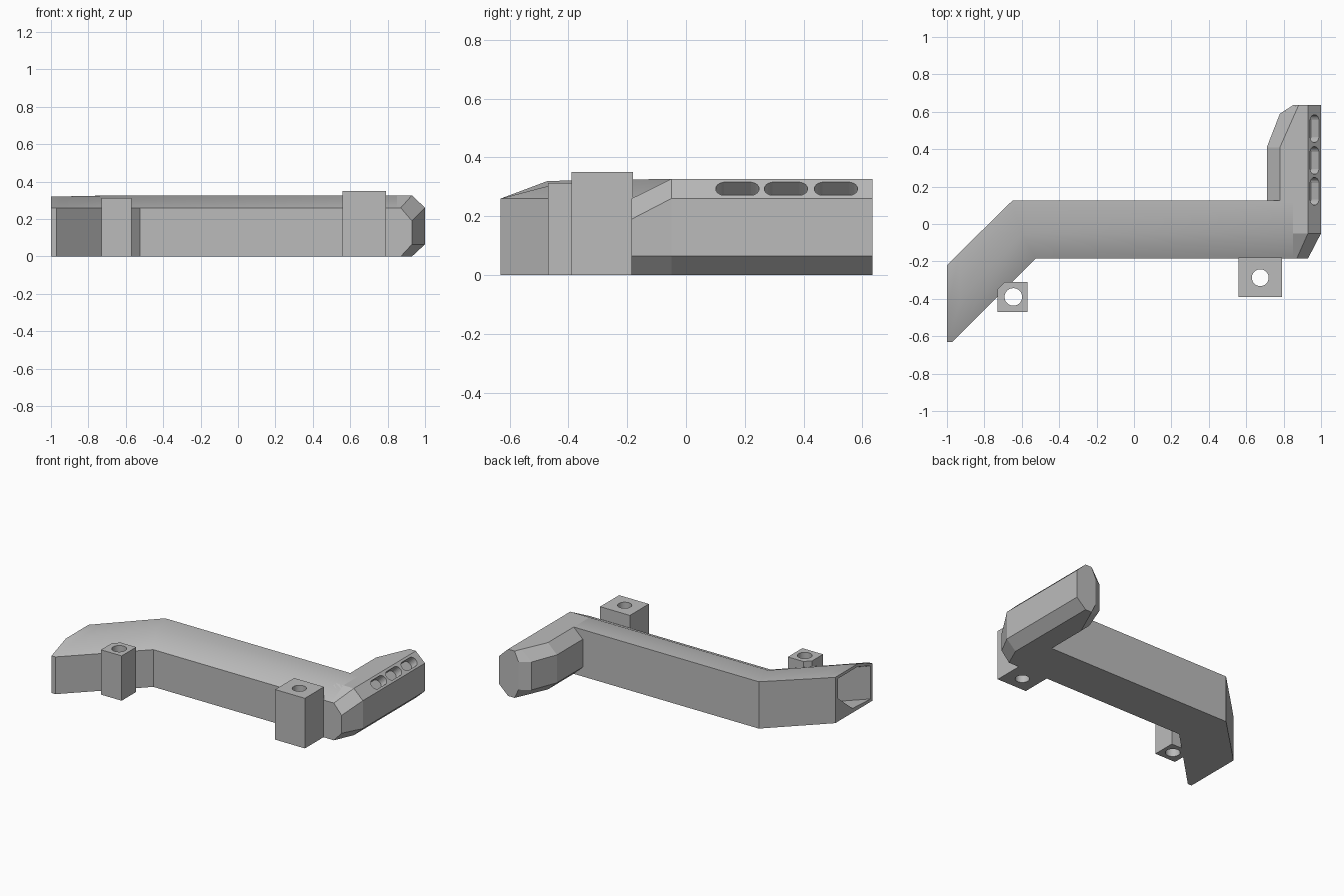
import bpy, bmesh, math
from mathutils import Vector

cube = bpy.data.objects.get("Cube")
if cube:
    bpy.data.objects.remove(cube, do_unlink=True)

grey = bpy.data.materials.new("plain grey")
grey.use_nodes = True
GREY = (0.5, 0.5, 0.5, 1)
grey.diffuse_color = GREY
grey.node_tree.nodes["Principled BSDF"].inputs["Base Color"].default_value = GREY


def loft(name, rings):
    """Skin closed rings of equal length and cap both ends."""
    bm = bmesh.new()
    loops = [[bm.verts.new(p) for p in ring] for ring in rings]
    for a, b in zip(loops, loops[1:]):
        for i in range(len(a)):
            j = (i + 1) % len(a)
            bm.faces.new((a[i], a[j], b[j], b[i]))
    bm.faces.new(loops[0])
    bm.faces.new(loops[-1])
    bmesh.ops.recalc_face_normals(bm, faces=bm.faces)
    mesh = bpy.data.meshes.new(name)
    bm.to_mesh(mesh)
    bm.free()
    obj = bpy.data.objects.new(name, mesh)
    bpy.context.collection.objects.link(obj)
    mesh.materials.append(grey)
    return obj


def cut(obj, cutters):
    """Subtract cutters, apply the result and discard the cutters."""
    for cutter in cutters:
        mod = obj.modifiers.new("cut", 'BOOLEAN')
        mod.operation = 'DIFFERENCE'
        mod.solver = 'EXACT'
        mod.object = cutter
        cutter.hide_render = True
    bpy.context.view_layer.update()
    mesh = bpy.data.meshes.new_from_object(
        obj.evaluated_get(bpy.context.evaluated_depsgraph_get()))
    obj.modifiers.clear()
    obj.data = mesh
    for cutter in cutters:
        bpy.data.objects.remove(cutter, do_unlink=True)


def smooth(obj, degrees):
    bpy.ops.object.select_all(action='DESELECT')
    obj.select_set(True)
    bpy.context.view_layer.objects.active = obj
    bpy.ops.object.shade_smooth_by_angle(angle=math.radians(degrees))


# Main beam with its mitred diagonal arm
def beam_ring(front, ridge, back, top):
    return [(*front, 0), (*front, 0.26), (*ridge, top), (*back, top), (*back, 0)]


beam = loft("beam", [
    beam_ring((-1, -0.63), (-1, -0.47), (-1, -0.22), 0.32),
    beam_ring((-0.97, -0.63), (-0.93, -0.40), (-0.93, -0.15), 0.321),
    beam_ring((-0.525, -0.185), (-0.6, -0.05), (-0.65, 0.125), 0.327),
    beam_ring((0.85, -0.185), (0.85, -0.05), (0.85, 0.125), 0.327)])

# Recess in the open end of the diagonal arm
opening = [(-0.25, 0.16), (-0.41, 0.03), (-0.61, 0.02),
           (-0.61, 0.25), (-0.47, 0.30), (-0.25, 0.30)]
recess = loft("recess_cutter", [[(-1 + d, y + d, z) for y, z in opening]
                                for d in (-0.02, 0.15)])
cut(beam, [recess])
smooth(beam, 30)


# Faceted side arm, lofted front to back
def arm_ring(y, inner, inner_top, outer_top=0.93, outer=1.0, top=0.327, shoulder=0.26):
    return [(x, y, z) for x, z in (
        (inner_top, top), (outer_top, top), (outer, shoulder), (outer, 0.065),
        (outer_top, 0), (inner_top, 0), (inner, 0.065), (inner, shoulder))]


side_arm = loft("side_arm", [
    arm_ring(-0.185, 0.79, 0.83, 0.87, 0.93, 0.26, 0.19),
    arm_ring(-0.05, 0.71, 0.78),
    arm_ring(0.41, 0.71, 0.78),
    arm_ring(0.59, 0.78, 0.86),
    arm_ring(0.635, 0.85, 0.88)])

# Rounded slots through the outer upper chamfer
normal = Vector((1, 0, 1)).normalized()
across = Vector((1, 0, -1)).normalized()
slots = []
for centre in (0.175, 0.34, 0.51):
    rings = []
    for depth in (-0.06, 0.04):
        ring = []
        for i in range(24):
            a = 2 * math.pi * (i + 0.5) / 24
            y = centre + 0.033 * math.sin(a) + math.copysign(0.041, math.sin(a))
            ring.append(Vector((0.965, y, 0.293)) + across * 0.033 * math.cos(a)
                        + normal * depth)
        rings.append(ring)
    slots.append(loft("slot_cutter", rings))
cut(side_arm, slots)


# Mounting blocks with vertical bolt holes
def block(name, outline, height, hole, radius):
    obj = loft(name, [[(x, y, z) for x, y in outline] for z in (0, height)])
    circle = [2 * math.pi * i / 32 for i in range(32)]
    cut(obj, [loft("hole_cutter", [
        [(hole[0] + radius * math.cos(a), hole[1] + radius * math.sin(a), z) for a in circle]
        for z in (-0.1, height + 0.1)])])
    smooth(obj, 30)


block("large_mounting_block",
      [(0.56, -0.39), (0.79, -0.39), (0.79, -0.18), (0.56, -0.18)],
      0.35, (0.675, -0.287), 0.045)
block("small_mounting_block",
      [(-0.73, -0.47), (-0.57, -0.47), (-0.57, -0.31), (-0.69, -0.31), (-0.73, -0.35)],
      0.313, (-0.645, -0.39), 0.047)
